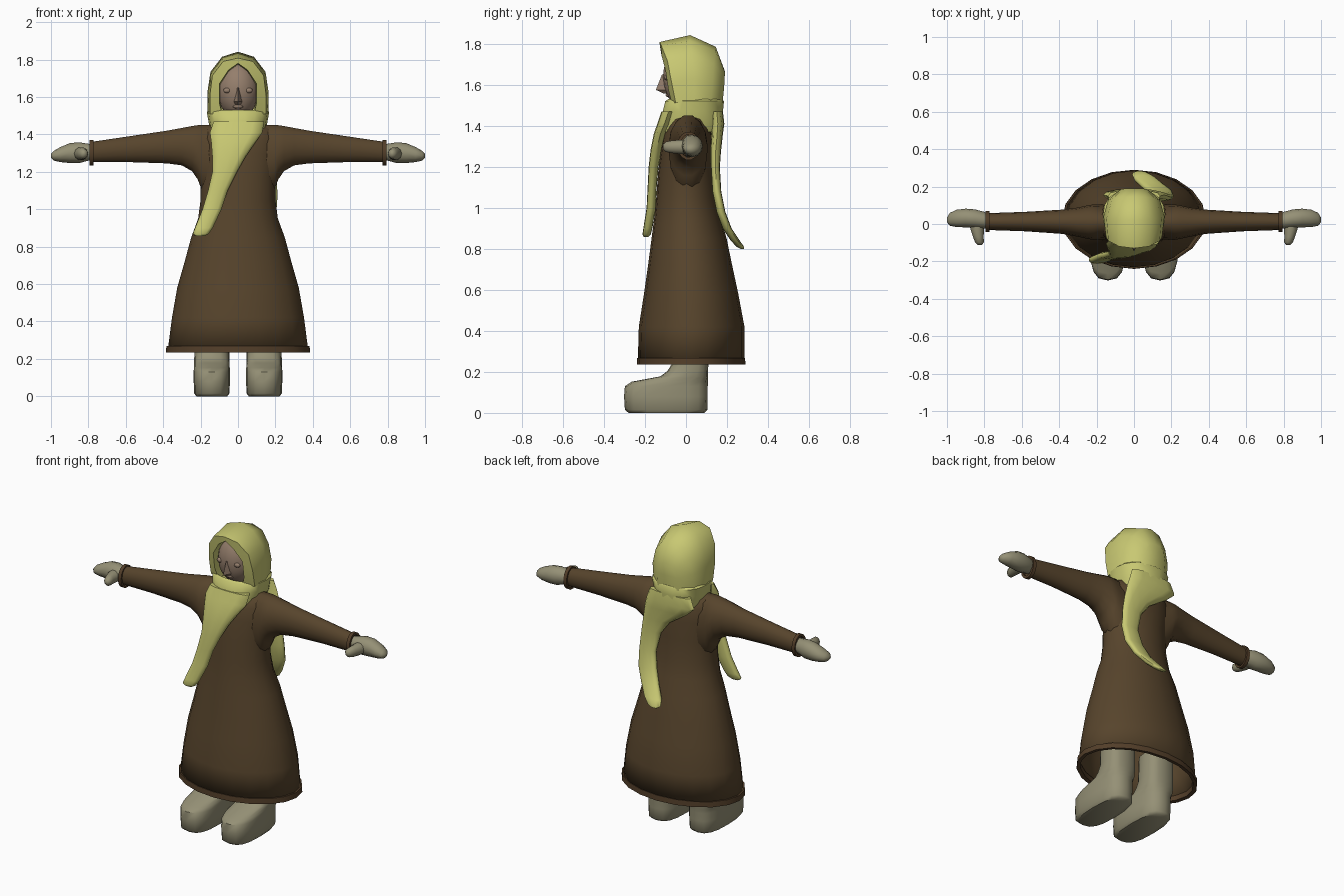
import bpy, bmesh, math
from mathutils import Vector


def material(name, r, g, b):
    m = bpy.data.materials.new(name)
    m.diffuse_color = (r, g, b, 1)
    return m


BROWN = material("brown_cloth", 0.095, 0.058, 0.025)
TRIM = material("brown_trim", 0.085, 0.048, 0.022)
YELLOW = material("yellow_cloth", 0.58, 0.58, 0.17)
GREY = material("felt", 0.30, 0.28, 0.18)
SKIN = material("skin", 0.30, 0.21, 0.15)


def finish(name, bm, mat, angle=40):
    bmesh.ops.recalc_face_normals(bm, faces=bm.faces)
    me = bpy.data.meshes.new(name)
    bm.to_mesh(me)
    bm.free()
    ob = bpy.data.objects.new(name, me)
    bpy.context.collection.objects.link(ob)
    me.materials.append(mat)
    bpy.ops.object.select_all(action='DESELECT')
    ob.select_set(True)
    bpy.context.view_layer.objects.active = ob
    bpy.ops.object.shade_smooth_by_angle(angle=math.radians(angle))
    return ob


def loft(name, rings, mat, closed=True, start=True, end=True, loop=False, angle=40):
    """Skin a list of equal-length point rings."""
    bm = bmesh.new()
    vs = [[bm.verts.new(p) for p in r] for r in rings]
    n = len(vs[0])
    pairs = list(zip(vs, vs[1:])) + ([(vs[-1], vs[0])] if loop else [])
    for a, b in pairs:
        for i in range(n if closed else n - 1):
            j = (i + 1) % n
            bm.faces.new((a[i], a[j], b[j], b[i]))
    if start and not loop:
        bm.faces.new(vs[0])
    if end and not loop:
        bm.faces.new(vs[-1])
    return finish(name, bm, mat, angle)


def oval(a, b, n, p):
    out = []
    for i in range(n):
        t = 2 * math.pi * i / n
        c, s = math.cos(t), math.sin(t)
        out.append((a * math.copysign(abs(c) ** p, c), b * math.copysign(abs(s) ** p, s)))
    return out


def ring_z(cx, cy, z, hx, hy, n=20, p=1.0):
    return [(cx + u, cy + v, z) for u, v in oval(hx, hy, n, p)]


def ring_x(x, cy, cz, hy, hz, n=14, p=1.0):
    return [(x, cy + u, cz + v) for u, v in oval(hy, hz, n, p)]


def blob(name, centre, radii, mat, seg=16, rows=10):
    bm = bmesh.new()
    bmesh.ops.create_uvsphere(bm, u_segments=seg, v_segments=rows, radius=1)
    for v in bm.verts:
        v.co = Vector(c + r * k for c, r, k in zip(centre, radii, v.co))
    return finish(name, bm, mat, 60)


# Robe: z, half width, front y, back y
robe = [(.25, .375, -.235, .285), (.42, .353, -.23, .285), (.58, .325, -.205, .255),
        (.72, .285, -.185, .225), (.85, .25, -.168, .198), (.95, .213, -.155, .17),
        (1.05, .2, -.145, .15), (1.18, .2, -.135, .14), (1.3, .215, -.12, .135),
        (1.38, .215, -.105, .125), (1.43, .19, -.08, .105), (1.455, .12, -.05, .08)]
ob = loft("robe", [ring_z(0, (f + b) / 2, z, w, (b - f) / 2) for z, w, f, b in robe],
          BROWN, start=False, angle=60)
mod = ob.modifiers.new("thickness", 'SOLIDIFY')
mod.thickness = 0.012
mod.offset = -1

# Hem band
loft("hem_band", [ring_z(0, .025, z, w, w - .12) for z, w in
                  ((.238, .362), (.235, .385), (.268, .383), (.268, .36))], TRIM, loop=True)

for s, side in ((1, "left"), (-1, "right")):
    # Sleeves, flaring into the body: x, centre y, half depth, bottom z, top z
    sleeve = [(.12, .01, .09, 1.05, 1.455), (.195, .01, .095, 1.10, 1.455),
              (.215, .01, .095, 1.155, 1.453), (.245, .01, .09, 1.2, 1.448),
              (.3, .01, .078, 1.232, 1.437), (.38, .012, .065, 1.243, 1.422),
              (.58, .013, .052, 1.25, 1.392), (.78, .013, .045, 1.25, 1.362)]
    loft(side + "_sleeve", [ring_x(s * x, y, (a + b) / 2, h, (b - a) / 2)
                            for x, y, h, a, b in sleeve], BROWN, angle=60)
    # Cuffs
    loft(side + "_cuff", [ring_x(s * x, .013, 1.302, r - .014, r) for x, r in
                          ((.772, .058), (.772, .07), (.793, .07), (.793, .055))],
         TRIM, loop=True)
    # Mitten and thumb
    hand = [(.77, .015, 1.305, .035, .04), (.80, .02, 1.305, .045, .045),
            (.85, .028, 1.302, .05, .056), (.90, .032, 1.3, .05, .053),
            (.95, .03, 1.292, .046, .04), (.985, .025, 1.286, .034, .026),
            (1.0, .022, 1.285, .012, .01)]
    loft(side + "_mitten", [ring_x(s * x, *r, n=12) for x, *r in hand], GREY, angle=60)
    thumb = [(.84, .02, .042, .036), (.838, -.03, .036, .036), (.832, -.07, .028, .032),
             (.826, -.098, .024, .026), (.825, -.113, .01, .012)]
    loft(side + "_thumb", [[(s * (x + u), y, 1.297 + v) for u, v in oval(a, b, 10, 1)]
                           for x, y, a, b in thumb], GREY, angle=60)
    # Felt boot: z, toe y, heel y, half width
    boot = [(.0, -.28, .09, .083), (.015, -.298, .104, .094), (.08, -.302, .106, .097),
            (.13, -.298, .106, .097), (.152, -.265, .107, .096), (.178, -.125, .108, .095),
            (.205, -.09, .108, .094), (.245, -.065, .109, .093), (.40, -.06, .11, .09)]
    loft(side + "_boot", [ring_z(s * .14, (f + b) / 2, z, w, (b - f) / 2, 16, .72)
                          for z, f, b, w in boot], GREY, angle=50)
    # Eyes
    blob(side + "_eye", (s * .058, -.093, 1.635), (.022, .012, .014), SKIN, 10, 6)

# Head and nose
blob("head", (0, -.005, 1.635), (.112, .108, .15), SKIN)
loft("nose", [[(-.01, -.1, 1.65), (.01, -.1, 1.65), (0, -.117, 1.65)],
              [(-.022, -.1, 1.575), (.022, -.1, 1.575), (0, -.147, 1.575)],
              [(-.012, -.09, 1.555), (.012, -.09, 1.555), (0, -.11, 1.558)]], SKIN)
blob("mouth", (0, -.082, 1.55), (.03, .018, .012), SKIN, 10, 6)


# Hood: arches from crown to bottom edge, swept front to back (x, y, z)
def arch(pts):
    return [(-x, y, z) for x, y, z in reversed(pts[1:])] + pts


opening = [(0, -.125, 1.78), (.05, -.12, 1.745), (.1, -.1, 1.67), (.1, -.085, 1.57), (.085, -.07, 1.51)]
rim = [(0, -.13, 1.808), (.08, -.12, 1.79), (.137, -.09, 1.715), (.15, -.07, 1.61), (.15, -.05, 1.51)]
crown = [(0, .02, 1.842), (.085, .02, 1.815), (.147, .03, 1.735), (.163, .04, 1.63), (.163, .04, 1.51)]
nape = [(0, .145, 1.785), (.065, .143, 1.765), (.115, .135, 1.7), (.138, .13, 1.61), (.138, .12, 1.51)]
back = [(0, .19, 1.665), (.035, .19, 1.66), (.06, .188, 1.64), (.07, .186, 1.59), (.07, .178, 1.51)]
inner = [(x * .95, y + .06, z - .005) for x, y, z in opening]
loft("hood", [arch(a) for a in (inner, opening, rim, crown, nape, back)], YELLOW,
     closed=False, start=False, angle=45)

# Scarf wrapped round the neck
wrap = [(1.50, .13, -.06, .16), (1.53, .155, -.088, .178), (1.52, .167, -.103, .187),
        (1.47, .158, -.115, .182), (1.42, .148, -.13, .185), (1.37, .13, -.135, .175)]
loft("scarf_wrap", [ring_z(0, (f + b) / 2, z, w, (b - f) / 2, 18, .85)
                    for z, w, f, b in wrap], YELLOW, angle=50)

# Scarf ends: z, left x, right x, centre y, half thickness
front_end = [(1.47, -.13, .14, -.085, .035), (1.41, -.15, .13, -.105, .035),
             (1.36, -.143, .095, -.125, .032), (1.28, -.137, .04, -.145, .028),
             (1.2, -.137, -.005, -.158, .024), (1.1, -.16, -.055, -.165, .022),
             (1.0, -.19, -.088, -.17, .022), (.9, -.23, -.135, -.186, .022),
             (.87, -.242, -.155, -.192, .02), (.858, -.228, -.175, -.195, .012)]
back_end = [(1.47, -.14, .14, .15, .03), (1.41, -.165, .16, .155, .032),
            (1.36, -.11, .175, .152, .028), (1.28, .01, .19, .145, .026),
            (1.2, .07, .202, .143, .022), (1.08, .1, .212, .15, .022),
            (.98, .08, .205, .17, .022), (.9, .045, .165, .2, .022),
            (.84, .0, .115, .24, .022), (.81, -.01, .075, .265, .018), (.8, .005, .05, .275, .008)]
for name, rows in (("scarf_front_end", front_end), ("scarf_back_end", back_end)):
    loft(name, [ring_z((a + b) / 2, y, z, (b - a) / 2, t, 12, .8)
                for z, a, b, y, t in rows], YELLOW, angle=55)
